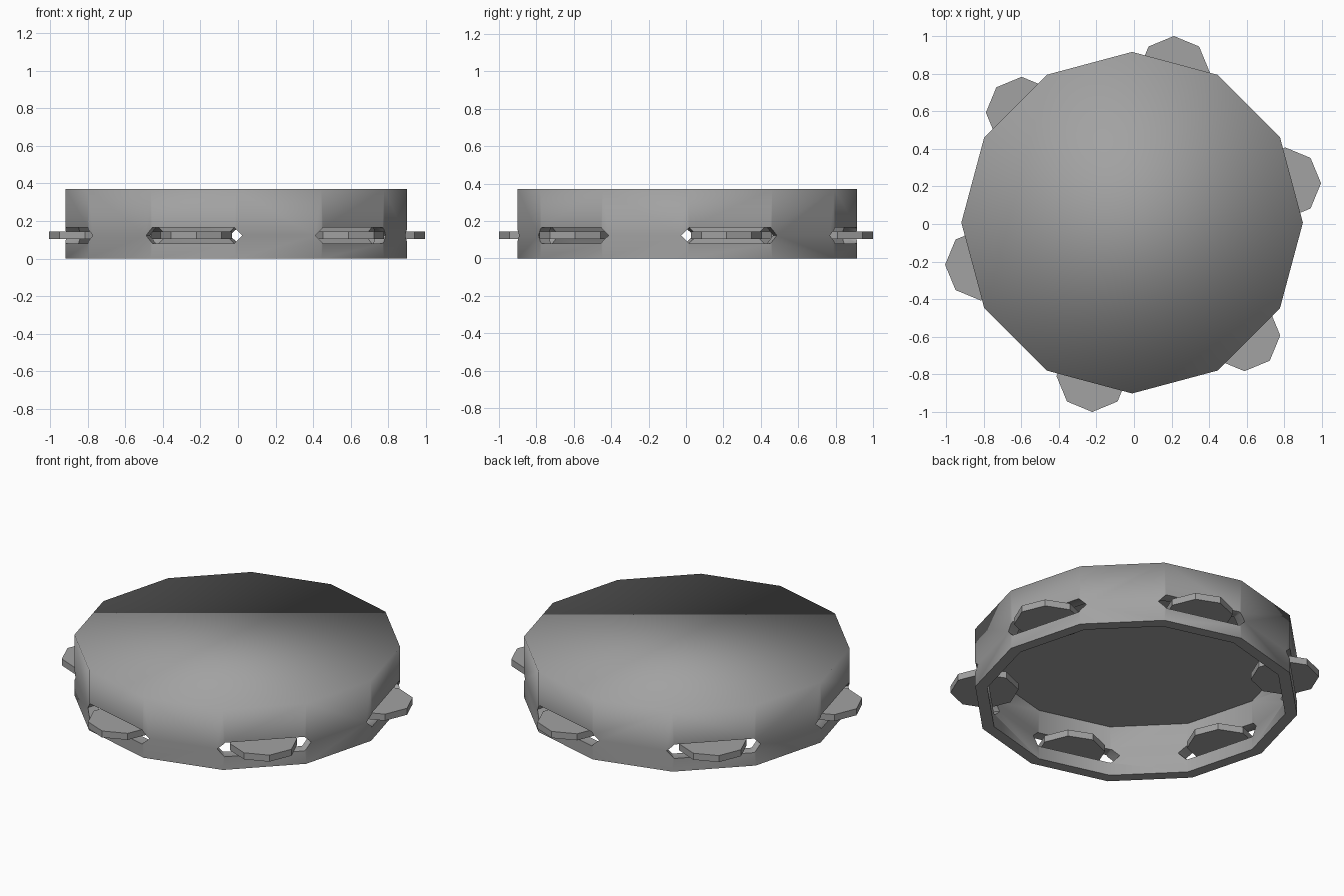
import bpy, bmesh, math
from mathutils import Matrix, Vector

cube = bpy.data.objects.get("Cube")
if cube:
    bpy.data.objects.remove(cube)

HEIGHT, OUTER, INNER, HEAD_Z = 0.37, 0.908, 0.84, 0.31
SLOT_Z = 0.123
CENTRE = Vector((-0.01, 0.007, 0))
JINGLE_ANGLES = [math.radians(15 + 60 * i) for i in range(6)]


def material(name, value):
    mat = bpy.data.materials.new(name)
    mat.use_nodes = True
    colour = (value, value, value, 1)
    mat.diffuse_color = colour
    mat.node_tree.nodes["Principled BSDF"].inputs["Base Color"].default_value = colour
    return mat


grey = material("plain grey", 0.36)


def make_object(name, bm):
    bmesh.ops.recalc_face_normals(bm, faces=bm.faces)
    mesh = bpy.data.meshes.new(name)
    bm.to_mesh(mesh)
    bm.free()
    mesh.materials.append(grey)
    obj = bpy.data.objects.new(name, mesh)
    bpy.context.collection.objects.link(obj)
    return obj


def ring(bm, sides, radius, z):
    step = math.tau / sides
    return [bm.verts.new((radius * math.cos(i * step), radius * math.sin(i * step), z))
            for i in range(sides)]


def bridge(bm, a, b):
    for i in range(len(a)):
        j = (i + 1) % len(a)
        bm.faces.new((a[i], a[j], b[j], b[i]))


# Drum body: wall open at the bottom, closed by the head on top
bm = bmesh.new()
loops = [ring(bm, 12, r, z) for r, z in
         ((OUTER, HEIGHT), (OUTER, 0), (INNER, 0), (INNER, HEAD_Z))]
for a, b in zip(loops, loops[1:]):
    bridge(bm, a, b)
bm.faces.new(loops[0])
bm.faces.new(loops[-1])
body = make_object("drum_body", bm)
body.location = CENTRE

# Slots with pointed ends, cut through every other side
outline = [(-0.265, 0), (-0.225, -0.043), (0.225, -0.043),
           (0.265, 0), (0.225, 0.043), (-0.225, 0.043)]
bm = bmesh.new()
for angle in JINGLE_ANGLES:
    turn = Matrix.Rotation(angle, 4, "Z")
    ends = [[bm.verts.new(turn @ Vector((r, t, SLOT_Z + h))) for t, h in outline]
            for r in (0.72, 1.0)]
    bridge(bm, *ends)
    for end in ends:
        bm.faces.new(end)
cutter = make_object("slot_cutter", bm)
cutter.location = CENTRE
cutter.hide_render = True

cut = body.modifiers.new("slots", "BOOLEAN")
cut.operation = "DIFFERENCE"
cut.solver = "EXACT"
cut.object = cutter
bpy.context.view_layer.update()
evaluated = body.evaluated_get(bpy.context.evaluated_depsgraph_get())
cut_mesh = bpy.data.meshes.new_from_object(evaluated)
body.modifiers.clear()
body.data = cut_mesh
bpy.data.objects.remove(cutter)

# Smooth walls that roll over the top rim, with crisp slots and bottom edge
bm = bmesh.new()
bm.from_mesh(cut_mesh)
for face in bm.faces:
    face.smooth = True
for edge in bm.edges:
    on_top = all(v.co.z > HEIGHT - 0.01 for v in edge.verts)
    edge.smooth = on_top or edge.calc_face_angle(0) < math.radians(50)
bm.to_mesh(cut_mesh)
bm.free()

# Jingles: flat eight-sided discs
for i, angle in enumerate(JINGLE_ANGLES):
    bm = bmesh.new()
    lower, upper = ring(bm, 8, 0.19, -0.02), ring(bm, 8, 0.19, 0.02)
    bridge(bm, lower, upper)
    bm.faces.new(lower)
    bm.faces.new(upper)
    jingle = make_object(f"jingle_{i + 1}", bm)
    jingle.location = (0.838 * math.cos(angle) - 0.005, 0.838 * math.sin(angle), SLOT_Z + 0.002)
